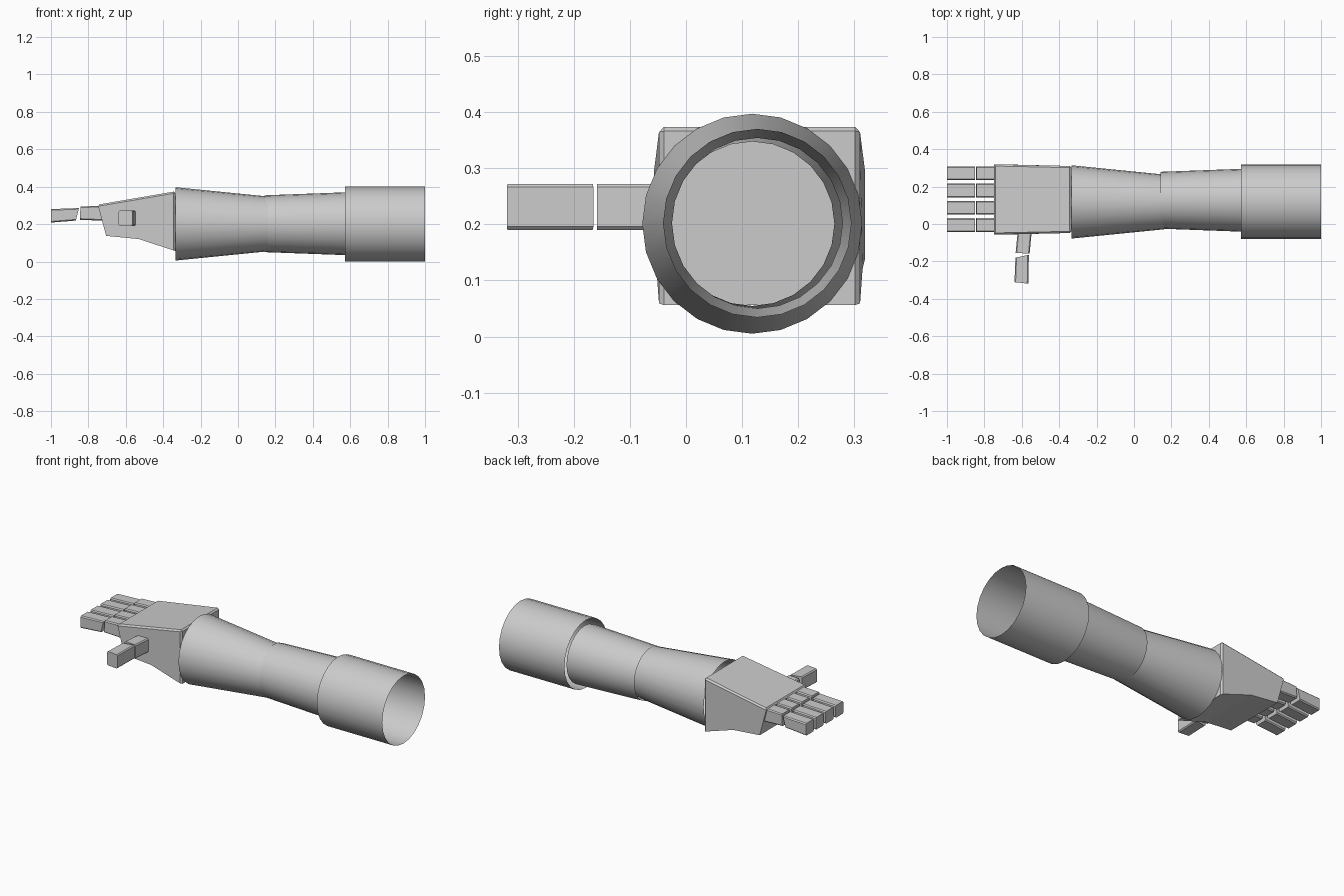
import bpy, bmesh, math

if "Cube" in bpy.data.objects:
    bpy.data.objects.remove(bpy.data.objects["Cube"])

grey = bpy.data.materials.new("plain grey")
grey.diffuse_color = (0.6, 0.6, 0.6, 1)
grey.use_nodes = True
grey.node_tree.nodes["Principled BSDF"].inputs["Base Color"].default_value = grey.diffuse_color


def finish(name, bm):
    mesh = bpy.data.meshes.new(name)
    bm.to_mesh(mesh)
    bm.free()
    mesh.materials.append(grey)
    ob = bpy.data.objects.new(name, mesh)
    bpy.context.collection.objects.link(ob)
    return ob


def tube(name, x0, r0, x1, r1, cy, cz, sides=24):
    """Open, smooth tapered sleeve along x."""
    bm = bmesh.new()
    rings = []
    for x, r in ((x0, r0), (x1, r1)):
        rings.append([bm.verts.new((x, cy + r * math.sin(a), cz + r * math.cos(a)))
                      for a in (2 * math.pi * i / sides for i in range(sides))])
    a, b = rings
    for i in range(sides):
        j = (i + 1) % sides
        bm.faces.new((a[i], a[j], b[j], b[i])).smooth = True
    # make the outer side the front of every face
    bm.normal_update()
    for f in bm.faces:
        c = f.calc_center_median()
        if f.normal.y * (c.y - cy) + f.normal.z * (c.z - cz) < 0:
            f.normal_flip()
    return finish(name, bm)


def prism(name, low, high, bevel, pick):
    """Solid between two matching outlines; bevels the edges chosen by pick."""
    bm = bmesh.new()
    a = [bm.verts.new(p) for p in low]
    b = [bm.verts.new(p) for p in high]
    n = len(a)
    bm.faces.new(a)
    bm.faces.new(b[::-1])
    for i in range(n):
        j = (i + 1) % n
        bm.faces.new((a[i], b[i], b[j], a[j]))
    bmesh.ops.recalc_face_normals(bm, faces=bm.faces[:])
    edges = [e for e in bm.edges if pick(e)]
    bmesh.ops.bevel(bm, geom=edges, offset=bevel, segments=1,
                    affect='EDGES', profile=0.5)
    return finish(name, bm)


def along(axis):
    """Picks edges running mainly along one axis."""
    def pick(e):
        d = e.verts[1].co - e.verts[0].co
        return abs(d[axis]) > 0.9 * d.length
    return pick


# Arm sleeves
tube("forearm", -0.335, 0.196, 0.16, 0.1465, 0.118, 0.201)
tube("elbow_sleeve", 0.143, 0.152, 0.575, 0.168, 0.127, 0.202)
tube("upper_arm", 0.572, 0.2, 1.0, 0.2, 0.119, 0.2)

# Palm, widening slightly toward the knuckles
palm = [(-0.335, 0.375), (-0.75, 0.304), (-0.705, 0.137), (-0.53, 0.12), (-0.335, 0.056)]


def palm_side(sign):
    return [(x, 0.131 + sign * (0.179 + 0.009 * min(1, (-0.335 - x) / 0.38)), z)
            for x, z in palm]


prism("palm", palm_side(-1), palm_side(1), 0.009,
      lambda e: min(v.co.z for v in e.verts) > 0.25
      or (max(v.co.x for v in e.verts) > -0.4 and abs(e.verts[0].co.z - e.verts[1].co.z) > 0.2))

# Four fingers of two segments each
finger_base = [(-0.72, 0.299), (-0.842, 0.294), (-0.846, 0.223), (-0.72, 0.218)]
finger_tip = [(-0.85, 0.286), (-1.0, 0.28), (-1.0, 0.208), (-0.867, 0.219)]
for i in range(4):
    y = -0.006 + i * 0.0925
    for part, outline in (("base", finger_base), ("tip", finger_tip)):
        sides = [[(x, y + s * 0.037, z) for x, z in outline] for s in (-1, 1)]
        prism(f"finger_{i + 1}_{part}", *sides, 0.006, along(0))

# Thumb of two segments
thumb_base = [(-0.621, -0.03), (-0.546, -0.03), (-0.558, -0.159), (-0.633, -0.154)]
thumb_tip = [(-0.634, -0.18), (-0.562, -0.165), (-0.565, -0.319), (-0.639, -0.311)]
for part, outline in (("base", thumb_base), ("tip", thumb_tip)):
    prism(f"thumb_{part}", *[[(x, y, z) for x, y in outline] for z in (0.19, 0.272)],
          0.006, along(1))
